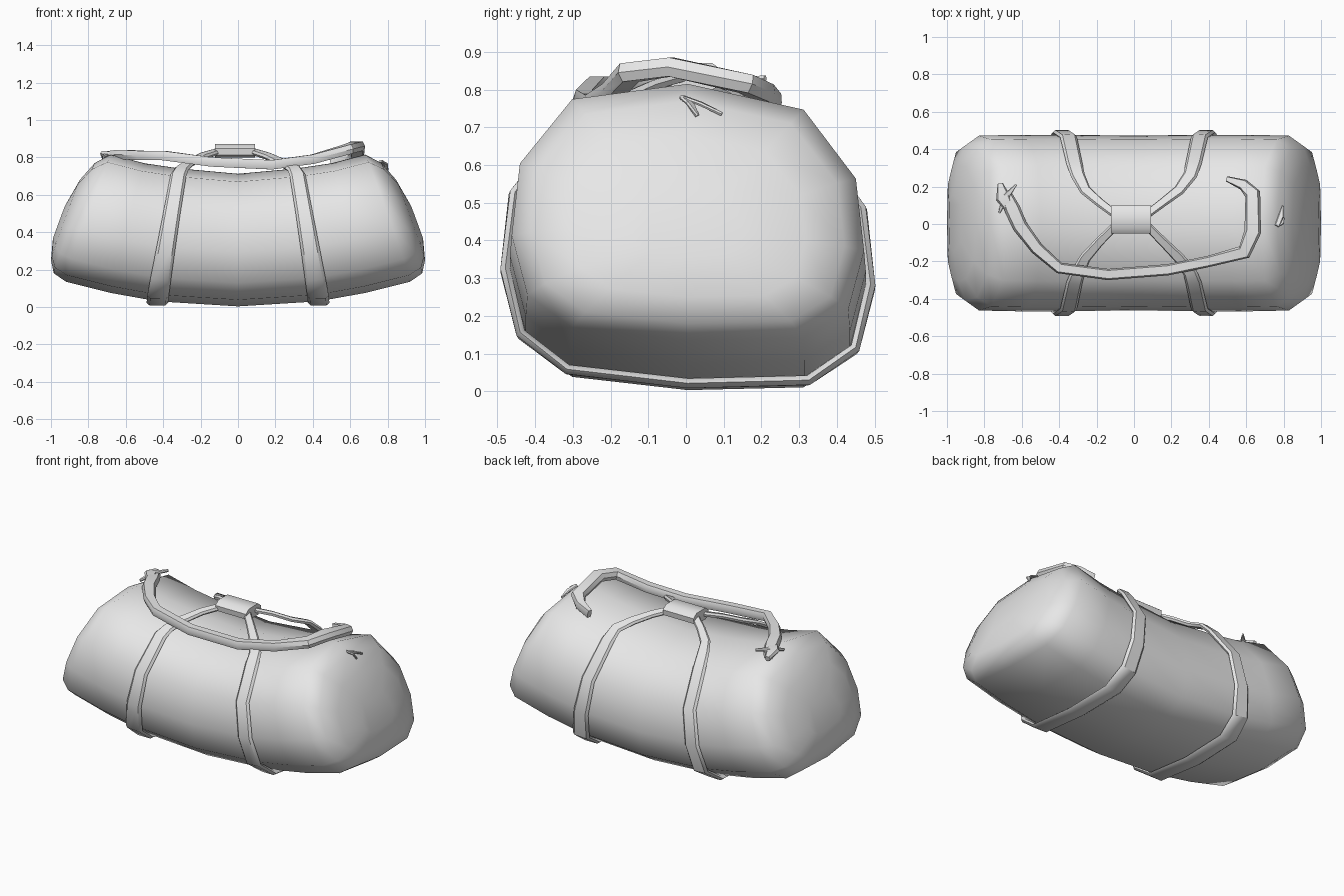
import bpy, bmesh, math
from mathutils import Vector

cube = bpy.data.objects.get("Cube")
if cube:
    bpy.data.objects.remove(cube, do_unlink=True)

grey = bpy.data.materials.new("grey_fabric")
grey.use_nodes = True
grey.diffuse_color = (0.8, 0.8, 0.8, 1)
grey.node_tree.nodes["Principled BSDF"].inputs["Base Color"].default_value = (0.8, 0.8, 0.8, 1)


def finish(name, bm, angle):
    bmesh.ops.recalc_face_normals(bm, faces=bm.faces)
    mesh = bpy.data.meshes.new(name)
    bm.to_mesh(mesh)
    bm.free()
    mesh.materials.append(grey)
    obj = bpy.data.objects.new(name, mesh)
    bpy.context.collection.objects.link(obj)
    bpy.ops.object.select_all(action='DESELECT')
    obj.select_set(True)
    bpy.context.view_layer.objects.active = obj
    bpy.ops.object.shade_smooth_by_angle(angle=math.radians(angle))
    return obj


def loft(bm, loops):
    rings = [[bm.verts.new(p) for p in loop] for loop in loops]
    for a, b in zip(rings, rings[1:]):
        for i in range(len(a)):
            j = (i + 1) % len(a)
            bm.faces.new((a[i], a[j], b[j], b[i]))
    return rings


def strap(name, path, widths, thick, side_hint=None):
    """Sweep a padded flat section along a path."""
    section = [(-.5, 0), (-.36, .5), (.36, .5), (.5, 0), (.36, -.5), (-.36, -.5)]
    pts = [Vector(p) for p in path]
    loops = []
    for i, p in enumerate(pts):
        before = (p - pts[i - 1]).normalized() if i else Vector()
        after = (pts[i + 1] - p).normalized() if i < len(pts) - 1 else Vector()
        t = (before + after).normalized()
        hint = Vector(side_hint) if side_hint else t.cross(Vector((0, 0, 1)))
        side = (hint - t * hint.dot(t)).normalized()
        up = side.cross(t)
        loops.append([p + side * (u * widths[i]) + up * (v * thick) for u, v in section])
    bm = bmesh.new()
    rings = loft(bm, loops)
    bm.faces.new(rings[0])
    bm.faces.new(rings[-1])
    return finish(name, bm, 40)


# Body: twelve-sided sections that fan outwards at the bottom
half = [(0, 0), (.31, .03), (.43, .15), (.472, .38), (.45, .66), (.31, .92), (0, 1)]
outline = half + [(-y, t) for y, t in half[-2:0:-1]]


def place(sec, y, t, grow=1.0):
    xb, zb, xt, zt, w = sec
    y, t = y * w * grow, (t - .5) * grow + .5
    return Vector((xb + (xt - xb) * t, y + .005, zb + (zt - zb) * t - .045 * y))


# bottom x, bottom z, top x, top z, width factor
strap_section = (.43, .03, .31, .74, 1)
side_sections = [strap_section,
                 (.68, .075, .50, .768, 1),
                 (.92, .135, .68, .815, .99),
                 (.985, .18, .765, .77, .88),
                 (1.0, .25, .845, .68, .66),
                 (.99, .36, .92, .55, .32)]
mirrored = [(-s[0], s[1], -s[2], s[3], s[4]) for s in reversed(side_sections)]
sections = mirrored + [(0, .003, 0, .712, .99)] + side_sections
bm = bmesh.new()
rings = loft(bm, [[place(s, y, t) for y, t in outline] for s in sections])
bm.faces.new(rings[0])
bm.faces.new(rings[-1])
finish("bag_body", bm, 80)

# Carry straps: from the grip, down one side, underneath and up the other
for s, label in ((1, "left"), (-1, "right")):
    def over_top(sign):
        return [(s * .09 - .015, sign * .035 + .02, .832),
                (s * .17 - .015, sign * .105 + .01, .808),
                (s * .25 - .01, sign * .18, .77),
                (s * .30, sign * .26, .738)]
    sec = (s * .43, .03, s * .31, .74, 1)
    around = [place(sec, y, t, 1.025) for y, t in
              [(-y, t) for y, t in half[5:0:-1]] + half[:6]]
    path = over_top(-1) + around + over_top(1)[::-1]
    top_w = [.045, .05, .06, .075]
    widths = top_w + [.085, .09, .1, .11, .115, .115, .115, .11, .1, .09, .085] + top_w[::-1]
    strap(label + "_carry_strap", path, widths, .026, (1, 0, 0))

# Grip wrapped around the carry straps
profile = [(-.07, -.022), (-.045, -.035), (.045, -.035), (.07, -.022),
           (.075, .012), (.045, .035), (-.045, .035), (-.075, .012)]
bm = bmesh.new()
rings = loft(bm, [[(x, .025 + y, .835 + z) for y, z in profile] for x in (-.122, .09)])
bm.faces.new(rings[0])
bm.faces.new(rings[-1])
finish("handle_grip", bm, 50)

# Long shoulder strap draped over the top
path = [(-.69, .17, .80), (-.65, .08, .812), (-.61, -.01, .815), (-.52, -.13, .81),
        (-.40, -.235, .81), (-.14, -.27, .775), (.18, -.245, .76), (.40, -.20, .79),
        (.59, -.15, .845), (.635, -.04, .86), (.635, .16, .815), (.585, .21, .79), (.50, .24, .765)]
widths = [.06, .085, .08, .07, .06, .06, .06, .06, .08, .09, .085, .06, .03]
strap("shoulder_strap", path, widths, .05)

# Clip at the strap end
strap("strap_clip", [(-.66, .07, .815), (-.70, .14, .82), (-.715, .215, .80)], [.04, .08, .03], .03)
strap("strap_clip_tongue", [(-.72, .06, .80), (-.69, .14, .825), (-.63, .21, .83)], [.01, .04, .01], .015)

# Loose ring tabs on the left end
strap("end_tab_long", [(.765, -.01, .78), (.785, .04, .762), (.795, .095, .735)], [.025, .03, .008], .01)
strap("end_tab_short", [(.765, -.01, .78), (.79, .01, .765), (.80, .03, .73)], [.02, .03, .008], .01)
